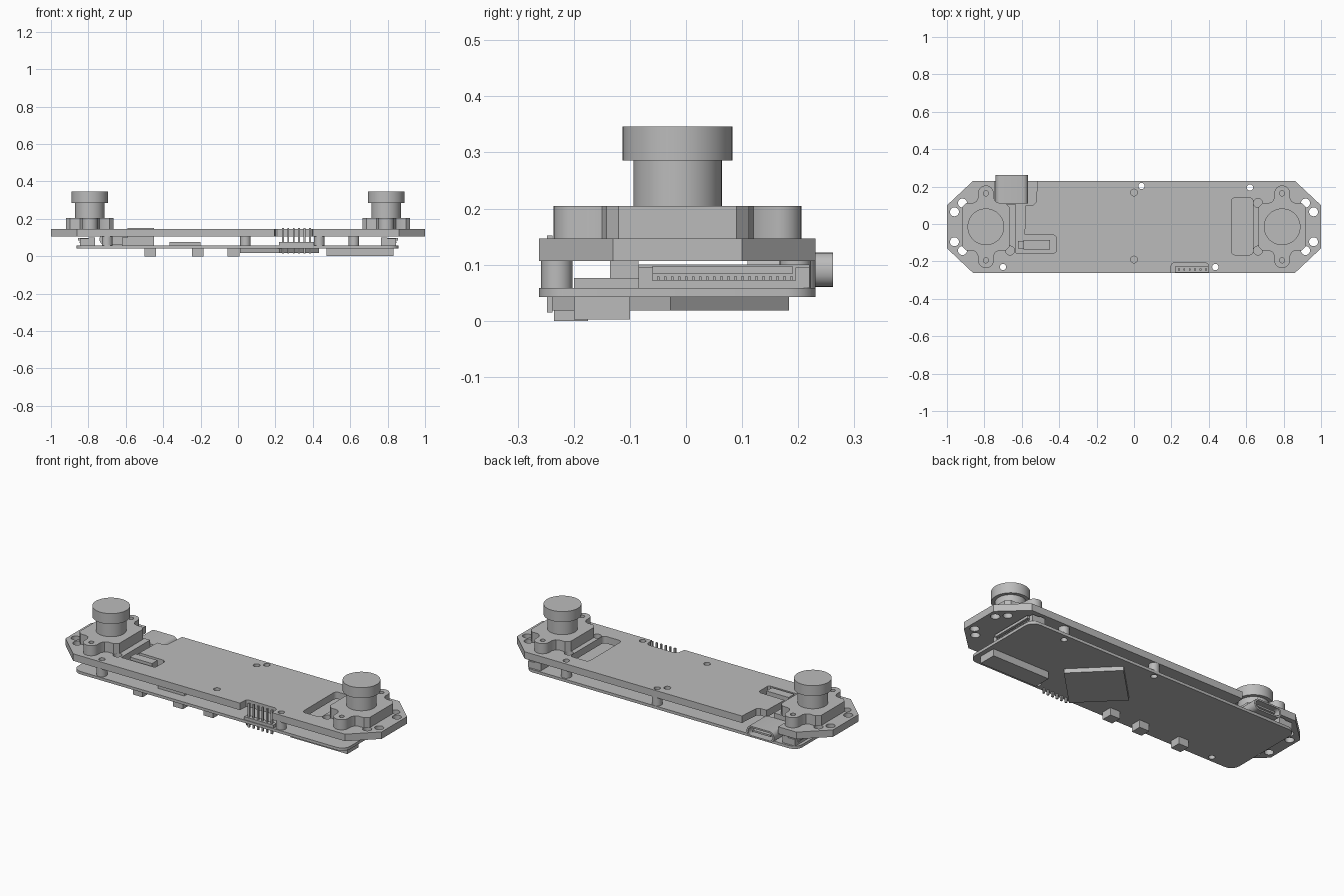
import bpy, bmesh
from math import sin, cos, pi, radians

cube = bpy.data.objects.get("Cube")
if cube:
    bpy.data.objects.remove(cube, do_unlink=True)

grey = bpy.data.materials.new("plain grey")
grey.use_nodes = True
grey.diffuse_color = (0.5, 0.5, 0.5, 1)
grey.node_tree.nodes["Principled BSDF"].inputs["Base Color"].default_value = (0.5, 0.5, 0.5, 1)

CY = -0.015          # centre line of the boards
BACK, FRONT = 0.231, -0.262


def arc(x, y, r, a0=0, a1=360, n=24):
    full = a1 - a0 == 360
    steps = n if full else n + 1
    return [(x + r * cos(radians(a0 + (a1 - a0) * i / n)),
             y + r * sin(radians(a0 + (a1 - a0) * i / n))) for i in range(steps)]


def rounded(x0, x1, y0, y1, r):
    return (arc(x1 - r, y1 - r, r, 0, 90, 5) + arc(x0 + r, y1 - r, r, 90, 180, 5)
            + arc(x0 + r, y0 + r, r, 180, 270, 5) + arc(x1 - r, y0 + r, r, 270, 359.9, 5))


def finish(name, mesh):
    obj = bpy.data.objects.new(name, mesh)
    bpy.context.scene.collection.objects.link(obj)
    mesh.materials.clear()
    mesh.materials.append(grey)
    bpy.ops.object.select_all(action="DESELECT")
    obj.select_set(True)
    bpy.context.view_layer.objects.active = obj
    bpy.ops.object.shade_smooth_by_angle(angle=radians(30))
    return obj


def slab(name, loops, z0, z1):
    """Extrude an outline (first loop) with holes (other loops)."""
    curve = bpy.data.curves.new(name, "CURVE")
    curve.dimensions = "2D"
    curve.fill_mode = "BOTH"
    curve.extrude = (z1 - z0) / 2
    for loop in loops:
        spline = curve.splines.new("POLY")
        spline.points.add(len(loop) - 1)
        for p, (x, y) in zip(spline.points, loop):
            p.co = (x, y, 0, 1)
        spline.use_cyclic_u = True
    temp = bpy.data.objects.new("temp", curve)
    bpy.context.scene.collection.objects.link(temp)
    bpy.context.view_layer.update()
    mesh = bpy.data.meshes.new_from_object(
        temp.evaluated_get(bpy.context.evaluated_depsgraph_get()))
    bpy.data.objects.remove(temp, do_unlink=True)
    bm = bmesh.new()
    bm.from_mesh(mesh)
    bmesh.ops.remove_doubles(bm, verts=bm.verts, dist=1e-5)
    bmesh.ops.translate(bm, verts=bm.verts, vec=(0, 0, (z0 + z1) / 2))
    bmesh.ops.recalc_face_normals(bm, faces=bm.faces)
    bm.to_mesh(mesh)
    bm.free()
    return finish(name, mesh)


def box(name, x0, x1, y0, y1, z0, z1):
    return slab(name, [[(x0, y0), (x1, y0), (x1, y1), (x0, y1)]], z0, z1)


# Top plate: chamfered outline with connector notch, L opening and pin notch
outline = [(-0.86, FRONT), (0.195, FRONT), (0.2, -0.215), (0.215, -0.205),
           (0.38, -0.205), (0.395, -0.215), (0.4, FRONT), (0.86, FRONT),
           (1, CY - 0.115), (1, CY + 0.115), (0.86, BACK),
           (-0.515, BACK), (-0.525, 0.115), (-0.54, 0.1), (-0.58, 0.1),
           (-0.585, -0.055), (-0.43, -0.058), (-0.415, -0.07), (-0.415, -0.145),
           (-0.425, -0.155), (-0.63, -0.155), (-0.63, 0.105),
           (-0.745, 0.105), (-0.745, BACK), (-0.86, BACK), (-1, CY + 0.115), (-1, CY - 0.115)]
mounts = [(0.04, 0.203), (0.62, 0.195), (-0.70, -0.23), (0.435, -0.23)]
mount_holes = [arc(x, y, 0.017) for x, y in mounts]
end_holes = [arc(s * 0.96, CY + d, 0.024) for s in (-1, 1) for d in (-0.08, 0.08)]
pin_holes = [arc(0, y, 0.018) for y in (0.168, -0.19)]
corner_holes = [arc(s * 0.79 + dx, CY + dy, 0.024)
                for s in (-1, 1) for dx in (-0.127, 0.127) for dy in (-0.127, 0.127)
                if not (s < 0 and dx > 0 and dy > 0)]
slot = rounded(0.52, 0.637, -0.165, 0.14, 0.02)
slab("top_plate", [outline, slot] + mount_holes + end_holes + pin_holes + corner_holes,
     0.107, 0.147)

# Lower board and the spacers between the boards
slab("lower_board", [rounded(-0.863, 0.858, FRONT, BACK, 0.05)] + mount_holes, 0.042, 0.058)
for (x, y), hole in zip(mounts, mount_holes):
    slab("spacer", [arc(x, y, 0.028), hole], 0.058, 0.107)


# Lens modules: lobed mount, barrel and wide cap
def lobe(cx, s):
    side = [(0.127, 0.105), (0.105, 0.127), (0.07, 0.127), (0.052, 0.135), (0.042, 0.155)]
    pts = side + arc(0, 0.179, 0.042, 0, 180, 14) + [(-x, y) for x, y in reversed(side)]
    return [(cx + s * x, CY + s * y) for x, y in pts]


for sx in (-1, 1):
    cx = sx * 0.792
    screw_holes = [arc(cx, CY + d, 0.014, n=16) for d in (-0.179, 0.179)]
    slab("lens_mount", [lobe(cx, 1) + lobe(cx, -1)] + screw_holes, 0.147, 0.205)
    slab("lens_barrel", [arc(cx, CY, 0.079, n=48)], 0.205, 0.286)
    slab("lens_cap", [arc(cx, CY, 0.098, n=48)], 0.286, 0.346)

    # Ribbon connector at each end
    def end_box(name, a, b, y0, y1, z0, z1):
        box(name, min(sx * a, sx * b), max(sx * a, sx * b), y0, y1, z0, z1)
    end_box("ribbon_connector_base", 0.765, 0.845, -0.085, 0.22, 0.058, 0.072)
    end_box("ribbon_connector_back", 0.765, 0.80, -0.085, 0.22, 0.072, 0.1)
    end_box("ribbon_connector_latch", 0.80, 0.855, -0.06, 0.19, 0.083, 0.098)
    for y in (-0.085, 0.195):
        end_box("ribbon_connector_ear", 0.80, 0.845, y, y + 0.025, 0.072, 0.095)
    for i in range(20):
        y = -0.052 + i * 0.0125
        end_box("ribbon_contact", 0.80, 0.848, y, y + 0.005, 0.072, 0.079)

# Rear socket: rounded shell with a recessed mouth and tongue
shell = rounded(-0.74, -0.567, -0.031, 0.031, 0.028)
mouth = rounded(-0.73, -0.577, -0.022, 0.022, 0.02)


def rear(name, loops, y0, y1):
    obj = slab(name, loops, 0, y1 - y0)
    obj.rotation_euler = (pi / 2, 0, 0)
    obj.location = (0, y1, 0.091)


rear("socket_shell", [shell, mouth], 0.16, 0.262)
rear("socket_back", [shell], 0.11, 0.16)
box("socket_tongue", -0.71, -0.597, 0.16, 0.25, 0.086, 0.096)

# Parts on the upper side of the lower board
box("side_plug", -0.59, -0.45, -0.135, -0.085, 0.058, 0.152)
box("plug_foot", -0.62, -0.59, -0.13, -0.09, 0.058, 0.1)
box("flat_chip", -0.365, -0.2, -0.2, -0.08, 0.058, 0.076)

# Header pins through the front edge
box("pin_strip", 0.22, 0.405, -0.258, -0.228, 0.058, 0.075)
for i in range(6):
    x = 0.24 + i * 0.029
    box("header_pin", x - 0.005, x + 0.005, -0.248, -0.238, 0.015, 0.152)

# Underside: diamond chip, long block and three push buttons
slab("diamond_chip", [arc(0.222, -0.028, 0.212, n=4)], 0.018, 0.042)
box("long_connector", 0.473, 0.832, -0.2, -0.1, 0.002, 0.042)
for x in (-0.47, -0.215, -0.024):
    box("push_button", x - 0.031, x + 0.031, -0.235, -0.175, 0, 0.042)
